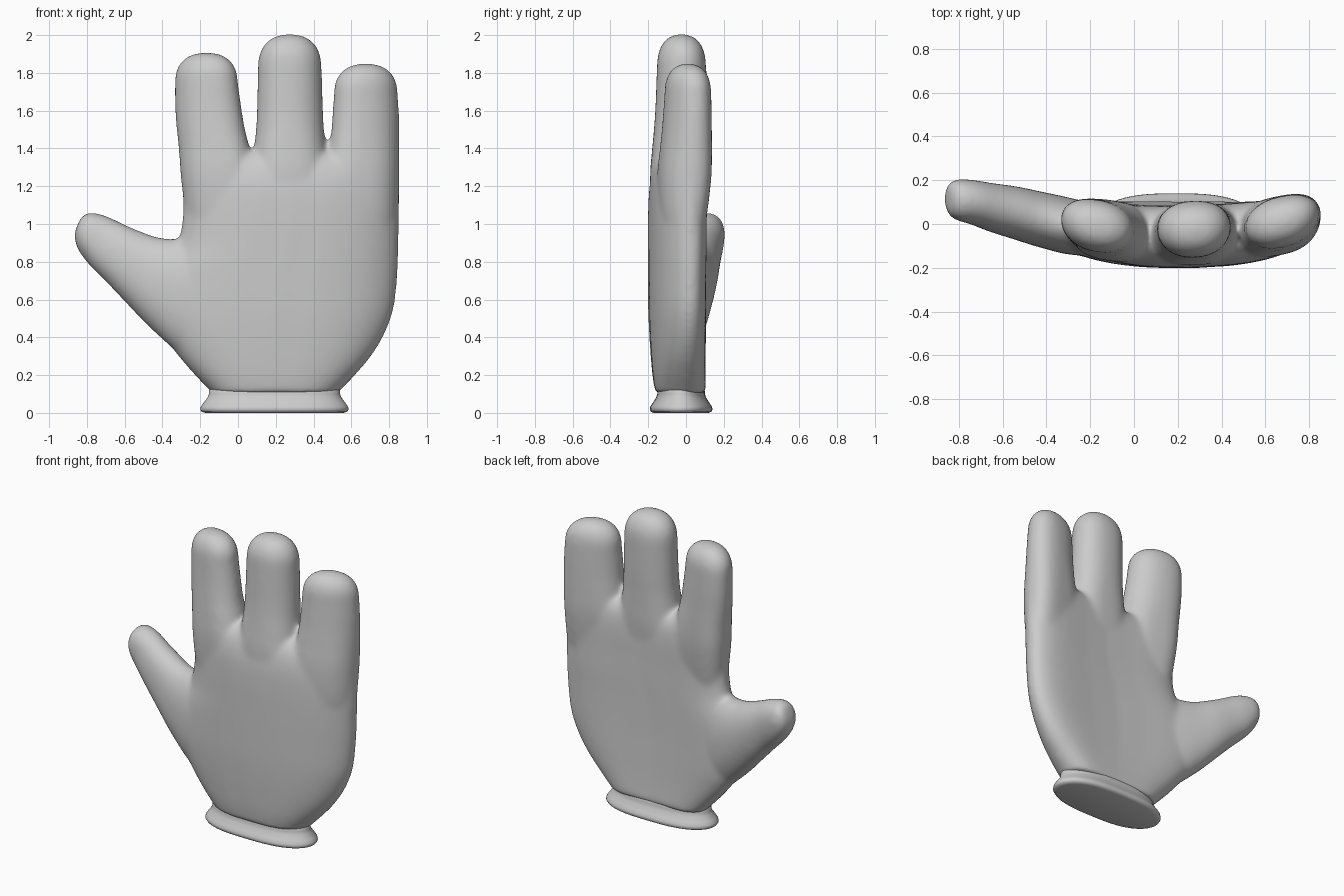
import bpy, bmesh, math

SEG = 64


def smooth_rows(rows, sub=5):
    """Catmull-Rom interpolation through rows of numbers."""
    out = []
    for i in range(len(rows) - 1):
        p0, p1 = rows[max(i - 1, 0)], rows[i]
        p2, p3 = rows[i + 1], rows[min(i + 2, len(rows) - 1)]
        for s in range(sub):
            t = s / sub
            out.append([0.5 * (2 * b + (c - a) * t + (2 * a - 5 * b + 4 * c - d) * t * t
                               + (3 * b - a - 3 * c + d) * t ** 3)
                        for a, b, c, d in zip(p0, p1, p2, p3)])
    return out + [list(rows[-1])]


def ring(a, b, yc, ry, n=2.3, k=0.0):
    """Rounded section spanning edge points a, b (x, z); k cups it across x."""
    cx, cz = (a[0] + b[0]) / 2, (a[1] + b[1]) / 2
    hx, hz = (b[0] - a[0]) / 2, (b[1] - a[1]) / 2
    pts = []
    for i in range(SEG):
        t = 2 * math.pi * i / SEG
        c = math.cos(t)
        u = math.copysign(abs(c) ** (2 / n), c)
        x = cx + hx * u
        pts.append((x, yc + ry * math.sin(t) + k * (x - 0.2) ** 2, cz + hz * u))
    return pts


def loft(bm, rings):
    rows = [[bm.verts.new(p) for p in r] for r in rings]
    faces = [bm.faces.new(rows[0][::-1]), bm.faces.new(rows[-1])]
    for r0, r1 in zip(rows, rows[1:]):
        for i in range(SEG):
            j = (i + 1) % SEG
            faces.append(bm.faces.new((r0[i], r0[j], r1[j], r1[i])))
    bmesh.ops.recalc_face_normals(bm, faces=faces)


def finger(bm, sections, top):
    """sections: z, x left, x right, centre y, half thickness, squareness."""
    rings = [ring((l, z), (r, z), y, t, n, 0.2) for z, l, r, y, t, n in smooth_rows(sections)]
    z0, l, r, y, t, n = sections[-1]
    cx, hw = (l + r) / 2, (r - l) / 2
    for i in range(1, 10):
        a = math.pi / 2 * i / 9.3
        s = math.cos(a) ** (2 / 2.35)
        z = z0 + (top - z0) * math.sin(a) ** (2 / 2.35)
        rings.append(ring((cx - hw * s, z), (cx + hw * s, z), y, t * s, n, 0.2))
    loft(bm, rings)


def make_object(name, bm):
    me = bpy.data.meshes.new(name)
    bm.to_mesh(me)
    bm.free()
    ob = bpy.data.objects.new(name, me)
    bpy.context.collection.objects.link(ob)
    for p in me.polygons:
        p.use_smooth = True
    return ob


bm = bmesh.new()

# palm: z, left, right, centre y, half thickness
palm = [(0.105, -0.14, 0.53, -0.03, 0.132), (0.13, -0.162, 0.552, -0.032, 0.135),
        (0.20, -0.228, 0.62, -0.04, 0.138), (0.30, -0.315, 0.705, -0.047, 0.14),
        (0.42, -0.40, 0.777, -0.053, 0.142), (0.56, -0.44, 0.826, -0.058, 0.143),
        (0.75, -0.41, 0.846, -0.06, 0.143), (0.90, -0.32, 0.851, -0.06, 0.143),
        (1.05, -0.292, 0.853, -0.06, 0.142), (1.18, -0.292, 0.853, -0.057, 0.139),
        (1.27, -0.295, 0.852, -0.052, 0.128), (1.33, -0.295, 0.85, -0.047, 0.108),
        (1.37, -0.29, 0.845, -0.043, 0.075), (1.39, -0.28, 0.835, -0.04, 0.03)]
loft(bm, [ring((l, z), (r, z), y, t, n=4, k=0.2) for z, l, r, y, t in smooth_rows(palm)])

# three fingers, melting into the palm
finger(bm, [(0.85, -0.25, 0.11, -0.055, 0.09, 3), (1.05, -0.28, 0.10, -0.055, 0.122, 3),
            (1.25, -0.303, 0.09, -0.05, 0.138, 3), (1.40, -0.314, 0.063, -0.045, 0.135, 2.7),
            (1.50, -0.325, 0.038, -0.042, 0.13, 2.4), (1.62, -0.334, 0.018, -0.038, 0.125, 2.3),
            (1.75, -0.335, 0.0, -0.036, 0.12, 2.3)], 1.908)
finger(bm, [(0.85, 0.05, 0.50, -0.055, 0.09, 3), (1.05, 0.06, 0.49, -0.056, 0.125, 3),
            (1.25, 0.07, 0.48, -0.05, 0.141, 3), (1.40, 0.084, 0.466, -0.042, 0.138, 2.7),
            (1.50, 0.095, 0.456, -0.036, 0.135, 2.4), (1.62, 0.10, 0.45, -0.03, 0.133, 2.3),
            (1.83, 0.105, 0.443, -0.025, 0.13, 2.3)], 2.005)
finger(bm, [(0.85, 0.44, 0.82, -0.06, 0.09, 3), (1.05, 0.45, 0.845, -0.06, 0.12, 3),
            (1.25, 0.46, 0.853, -0.052, 0.134, 3), (1.40, 0.482, 0.854, -0.045, 0.13, 2.7),
            (1.50, 0.494, 0.854, -0.041, 0.126, 2.4), (1.60, 0.501, 0.852, -0.038, 0.122, 2.3),
            (1.69, 0.507, 0.846, -0.036, 0.118, 2.3)], 1.85)

# thumb: lower edge x, z, upper edge x, z, centre y, half thickness
thumb = [(-0.05, 0.25, 0.0, 0.85, -0.04, 0.09), (-0.28, 0.30, -0.25, 0.915, -0.015, 0.128),
         (-0.45, 0.435, -0.40, 0.925, 0.02, 0.128), (-0.58, 0.568, -0.50, 0.955, 0.05, 0.122),
         (-0.70, 0.695, -0.60, 0.997, 0.075, 0.112), (-0.79, 0.785, -0.69, 1.04, 0.10, 0.102),
         (-0.845, 0.86, -0.765, 1.06, 0.11, 0.094), (-0.865, 0.92, -0.805, 1.055, 0.115, 0.075),
         (-0.863, 0.965, -0.832, 1.035, 0.116, 0.045)]
loft(bm, [ring((a, b), (c, d), y, t) for a, b, c, d, y, t in smooth_rows(thumb, 4)])

# fuse everything into one soft skin
hand = make_object("glove_hand", bm)
rm = hand.modifiers.new("fuse", 'REMESH')
rm.mode = 'VOXEL'
rm.voxel_size = 0.012
rm.use_smooth_shade = True
sm = hand.modifiers.new("soften", 'SMOOTH')
sm.factor = 0.5
sm.iterations = 28

# flared cuff: z, half width, half depth
bm = bmesh.new()
cuff = [(0.0, 0.365, 0.145), (0.006, 0.385, 0.16), (0.018, 0.393, 0.166), (0.032, 0.39, 0.164),
        (0.05, 0.378, 0.152), (0.08, 0.355, 0.133), (0.10, 0.347, 0.126), (0.118, 0.347, 0.126),
        (0.135, 0.335, 0.115)]
loft(bm, [ring((0.193 - w, z), (0.193 + w, z), -0.026, d, n=2.9) for z, w, d in cuff])
cuff_ob = make_object("cuff", bm)
bpy.context.view_layer.objects.active = cuff_ob
cuff_ob.select_set(True)
bpy.ops.object.shade_smooth_by_angle(angle=math.radians(50))
